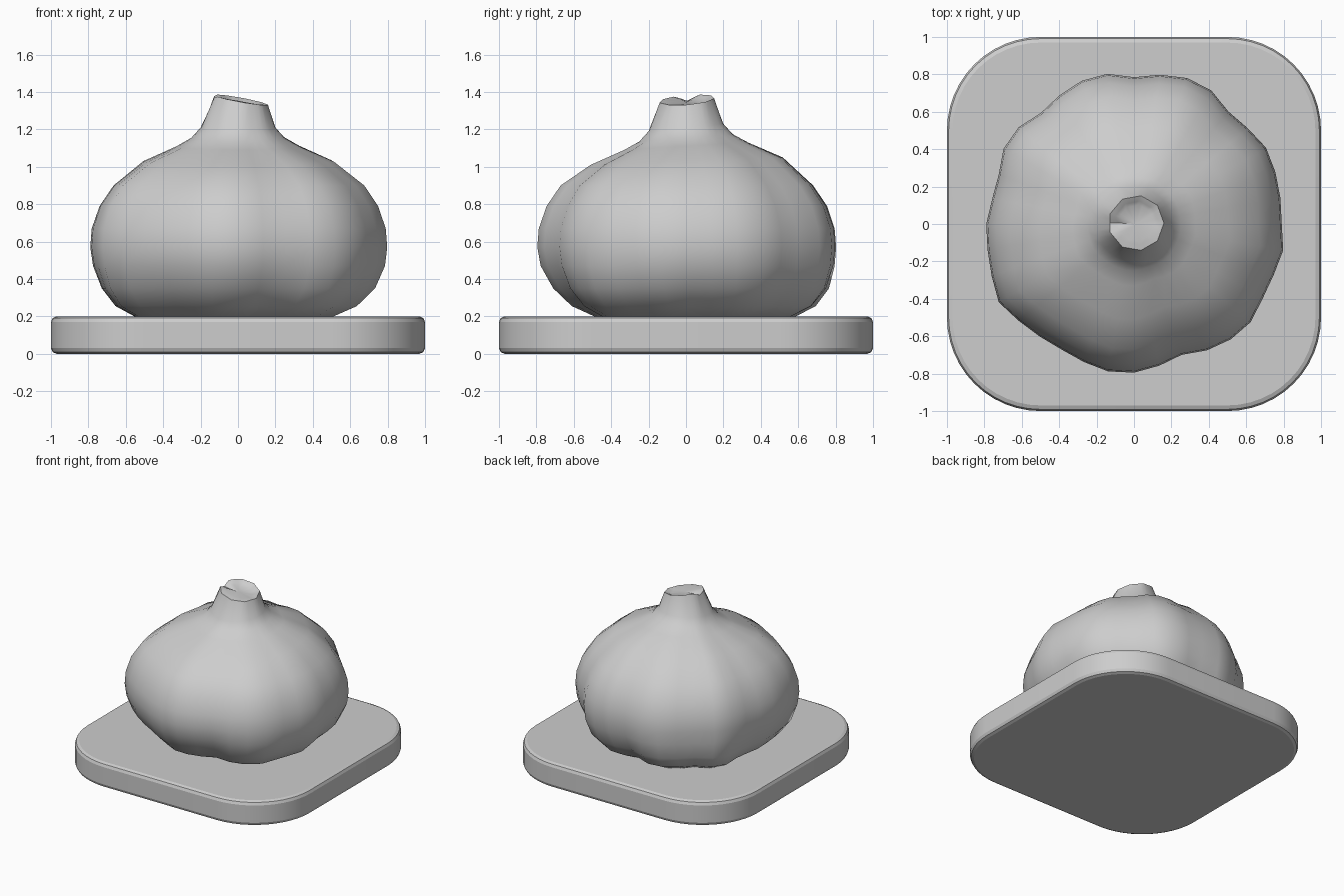
import bpy, bmesh, math

cube = bpy.data.objects.get("Cube")
if cube:
    bpy.data.objects.remove(cube)

grey = bpy.data.materials.new("plain grey")
grey.use_nodes = True
grey.diffuse_color = (0.61, 0.61, 0.61, 1)
grey.node_tree.nodes["Principled BSDF"].inputs["Base Color"].default_value = (0.61, 0.61, 0.61, 1)


def finish(bm, name, angle):
    bmesh.ops.recalc_face_normals(bm, faces=bm.faces)
    mesh = bpy.data.meshes.new(name)
    bm.to_mesh(mesh)
    bm.free()
    mesh.materials.append(grey)
    obj = bpy.data.objects.new(name, mesh)
    bpy.context.collection.objects.link(obj)
    bpy.ops.object.select_all(action='DESELECT')
    obj.select_set(True)
    bpy.context.view_layer.objects.active = obj
    bpy.ops.object.shade_smooth_by_angle(angle=math.radians(angle))


def bridge(bm, a, b):
    for i in range(len(a)):
        j = (i + 1) % len(a)
        bm.faces.new((a[i], a[j], b[j], b[i]))


# Base plate: rounded square with softened top and bottom rims
def plate_ring(bm, inset, z, radius=0.5, steps=12):
    ring = []
    for corner in range(4):
        mid = math.radians(45 + 90 * corner)
        cx = math.copysign(1 - radius, math.cos(mid))
        cy = math.copysign(1 - radius, math.sin(mid))
        for k in range(steps + 1):
            a = math.radians(90 * (corner + k / steps))
            r = radius - inset
            ring.append(bm.verts.new((cx + r * math.cos(a), cy + r * math.sin(a), z)))
    return ring


bm = bmesh.new()
edge = [(0.03, 0), (0.009, 0.009), (0, 0.03), (0, 0.17), (0.009, 0.191), (0.03, 0.2)]
rings = [plate_ring(bm, inset, z) for inset, z in edge]
for a, b in zip(rings, rings[1:]):
    bridge(bm, a, b)
bm.faces.new(rings[0])
bm.faces.new(rings[-1])
finish(bm, "base_plate", 20)

# Bulb: turned profile whose radius swells and dips with uneven cloves
cloves = [.785, .79, .80, .81, .79, .78, .82, .825, .805, .78, .81, .81,
          .79, .77, .80, .80, .765, .765, .785, .79, .805, .83, .80, .78,
          .77, .78, .795, .79, .765, .74, .775, .80, .81, .79, .79, .805]
# radius, height, strength of the clove shape
profile = [(.52, .2, 1.9), (.635, .255, 1.7), (.725, .35, 1.4), (.78, .47, 1.1),
           (.795, .57, 1), (.787, .67, 1), (.745, .79, 1.1), (.67, .9, 1.2),
           (.51, 1.03, 1.2), (.33, 1.11, .9), (.25, 1.155, .4), (.2, 1.21, .2)]
count = len(cloves)


def nine_sided(a):
    step = math.tau / 9
    return math.cos(step / 2) / math.cos((a % step) - step / 2)


def rim_height(x, y):
    return 1.36 - 0.18 * x + 0.08 * y


bm = bmesh.new()
rings = []
for r, z, strength in profile:
    low = max(0, 0.5 - z) / 0.3
    tilt = 0.02 if z > 1 else 0
    ring = []
    for i, clove in enumerate(cloves):
        a = math.tau * i / count
        rr = r * (1 + strength * (clove / 0.79 - 1))
        rr += 0.06 * low * max(0, math.cos(2 * a - math.radians(270)))
        ring.append(bm.verts.new((rr * math.cos(a) - 0.04 * low ** 2,
                                  rr * math.sin(a) + 0.03 * low,
                                  z + tilt * math.sin(a))))
    rings.append(ring)

# Cut neck: tilted, chipped rim with a shallow hollow
for r, drop in ((.148, 0), (.118, .012), (.098, .025)):
    ring = []
    for i in range(count):
        a = math.tau * i / count
        x = 0.012 + r * nine_sided(a) * math.cos(a)
        y = 0.005 + r * nine_sided(a) * math.sin(a)
        chip = 0.03 * max(0, 1 - abs(a - math.radians(180)) / 0.5)
        hollow = drop * (1 + math.sin(a)) / 2
        ring.append(bm.verts.new((x, y, rim_height(x, y) - max(chip, hollow))))
    rings.append(ring)

for a, b in zip(rings, rings[1:]):
    bridge(bm, a, b)
bm.faces.new(rings[0])
centre = bm.verts.new((0.012, 0, 1.345))
for i in range(count):
    bm.faces.new((rings[-1][i], rings[-1][(i + 1) % count], centre))
finish(bm, "garlic_bulb", 50)
